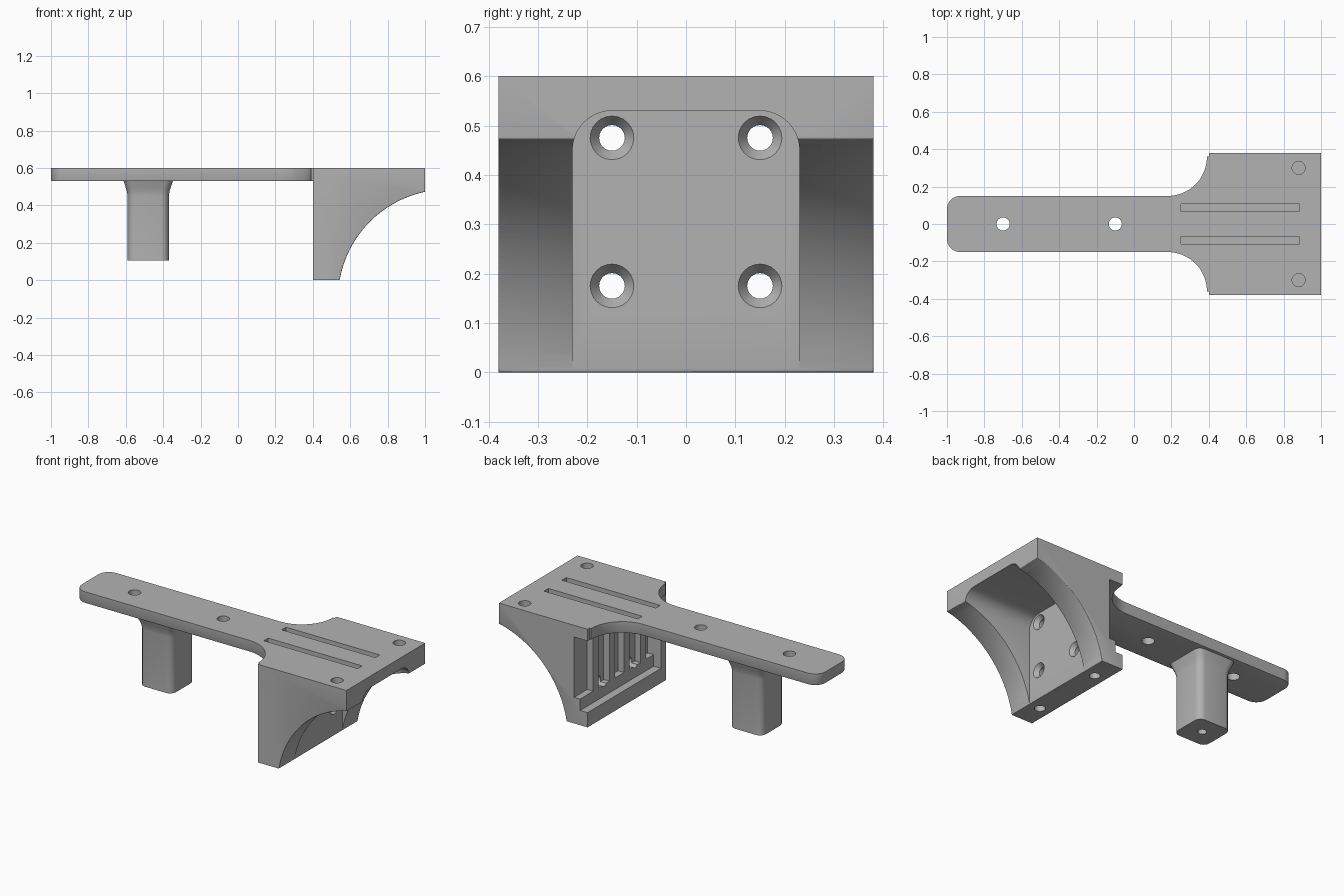
import bpy, bmesh
from math import sin, cos, pi, hypot, radians
from mathutils import Vector

cube = bpy.data.objects.get("Cube")
if cube:
    bpy.data.objects.remove(cube, do_unlink=True)

grey = bpy.data.materials.new("plain_grey")
grey.use_nodes = True
grey.diffuse_color = (0.45, 0.45, 0.45, 1)
grey.node_tree.nodes["Principled BSDF"].inputs["Base Color"].default_value = grey.diffuse_color


def arc(cx, cy, r, a0, a1, n=12):
    """Points on an arc, angles in degrees."""
    angles = [radians(a0 + (a1 - a0) * i / n) for i in range(n + 1)]
    return [(cx + r * cos(a), cy + r * sin(a)) for a in angles]


def rounded_rect(hx, hy, r):
    pts = []
    for i, (sx, sy) in enumerate([(1, 1), (-1, 1), (-1, -1), (1, -1)]):
        pts += arc(sx * (hx - r), sy * (hy - r), r, 90 * i, 90 * i + 90, 5)
    return pts


def finish(name, bm):
    bmesh.ops.recalc_face_normals(bm, faces=bm.faces)
    mesh = bpy.data.meshes.new(name)
    bm.to_mesh(mesh)
    bm.free()
    mesh.materials.append(grey)
    obj = bpy.data.objects.new(name, mesh)
    bpy.context.collection.objects.link(obj)
    return obj


def loft(name, rings):
    """Closed skin through equal-length rings of 3D points."""
    bm = bmesh.new()
    loops = [[bm.verts.new(p) for p in ring] for ring in rings]
    n = len(loops[0])
    for a, b in zip(loops, loops[1:]):
        for i in range(n):
            j = (i + 1) % n
            bm.faces.new((a[i], a[j], b[j], b[i]))
    bm.faces.new(loops[0])
    bm.faces.new(loops[-1])
    return finish(name, bm)


PLACE = {"x": lambda u, v, t: (t, u, v),
         "y": lambda u, v, t: (u, t, v),
         "z": lambda u, v, t: (u, v, t)}


def prism(name, pts, axis, lo, hi):
    return loft(name, [[PLACE[axis](u, v, t) for u, v in pts] for t in (lo, hi)])


def box(x0, x1, y0, y1, z0, z1):
    return prism("cutter", [(x0, y0), (x1, y0), (x1, y1), (x0, y1)], "z", z0, z1)


def drill(axis, u, v, *stations):
    """Round cutter given (position, radius) stations along an axis."""
    return loft("cutter", [[PLACE[axis](a, b, t) for a, b in arc(u, v, r, 0, 345, 23)]
                           for t, r in stations])


def combine(obj, others, operation):
    """Apply booleans in turn, then remove the helper objects."""
    for other in others:
        mod = obj.modifiers.new("join", "BOOLEAN")
        mod.operation, mod.solver, mod.object = operation, "EXACT", other
        bpy.context.view_layer.update()
        evaluated = obj.evaluated_get(bpy.context.evaluated_depsgraph_get())
        mesh = bpy.data.meshes.new_from_object(evaluated)
        obj.modifiers.clear()
        obj.data = mesh
        bpy.data.objects.remove(other, do_unlink=True)


def bevel(obj, test, width, segments=3):
    bm = bmesh.new()
    bm.from_mesh(obj.data)
    edges = [e for e in bm.edges if all(test(v.co) for v in e.verts)]
    bmesh.ops.bevel(bm, geom=edges, offset=width, offset_type="OFFSET",
                    segments=segments, profile=0.5, affect="EDGES", clamp_overlap=True)
    bm.to_mesh(obj.data)
    bm.free()


# Bracket block with a concave front sweep
CX, CZ, R = 1.12, -0.1, 0.585
sweep = [p for p in arc(CX, CZ, R, 180, 90, 72) if p[1] > 0.004 and p[0] < 0.996]
start = CX - (R * R - CZ * CZ) ** 0.5
end = CZ + (R * R - (1 - CX) ** 2) ** 0.5
profile = [(0.4, 0.6), (0.4, 0), (start, 0)] + sweep + [(1, end), (1, 0.6)]
bracket = prism("bracket", profile, "y", -0.38, 0.38)

# Round the outer rims of the sweep
on_sweep = lambda p: abs(hypot(p.x - CX, p.z - CZ) - R) < 0.002
bevel(bracket, lambda p: on_sweep(p) and abs(p.y) > 0.379, 0.012)

# Arched pocket between the two side ribs, with a softened mouth
arch = [(-0.23, -0.1), (0.23, -0.1)] + arc(0.15, 0.45, 0.08, 0, 90) + arc(-0.15, 0.45, 0.08, 90, 180)
combine(bracket, [prism("cutter", arch, "x", 0.545, 1.2)], "DIFFERENCE")
bevel(bracket, lambda p: on_sweep(p) and abs(abs(p.y) - 0.23) < 0.001 and p.x > 0.55, 0.018)

# Arm plate: rounded tail, flared shoulders
half = [(0.5, 0.38)] + arc(0.42, 0.36, 0.02, 90, 180, 4) + arc(0.18, 0.36, 0.21, 0, -90, 16)
half += arc(-0.93, 0.08, 0.07, 90, 180, 8)
outline = half + [(x, -y) for x, y in reversed(half)]
arm = prism("arm", outline, "z", 0.53, 0.6)
bevel(arm, lambda p: p.z < 0.531, 0.01, 2)

# Flared hanging post
post = loft("post", [[(-0.48 + x, y, z) for x, y in rounded_rect(h, h, 0.04)]
                     for z, h in [(0.105, 0.11), (0.45, 0.11), (0.475, 0.114),
                                  (0.5, 0.122), (0.545, 0.137)]])
combine(bracket, [arm, post], "UNION")
bracket.name = "bracket_with_arm"

# Rear sliding recess, open on one side, with upright bars left standing
cutters = [box(0.3, 0.45, -0.33, 0.5, 0.09, 0.528)]
bars = [-0.23, -0.07, 0.07, 0.23]
starts = [-0.33] + [b + 0.025 for b in bars]
stops = [b - 0.025 for b in bars] + [0.5]
cutters += [box(0.35, 0.49, a, b, 0.16, 0.528) for a, b in zip(starts, stops)]

# Plate holes, top slots, blind holes, countersunk screws
cutters += [drill("z", x, 0, (0.4, 0.035), (0.7, 0.035)) for x in (-0.7, -0.1)]
cutters.append(drill("z", -0.48, 0, (0, 0.025), (0.4, 0.025)))
for s in (-1, 1):
    y = s * 0.087
    cutters.append(box(0.25, 0.885, y - 0.021, y + 0.021, 0.56, 0.7))
    cutters.append(drill("z", 0.88, s * 0.3, (0.5, 0.035), (0.7, 0.035)))
    cutters.append(drill("z", 0.47, s * 0.23, (-0.1, 0.03), (0.07, 0.03)))
    for z in (0.175, 0.475):
        cutters.append(drill("x", s * 0.15, z, (0.44, 0.026), (0.52, 0.026),
                             (0.546, 0.045), (0.56, 0.045)))
combine(bracket, cutters, "DIFFERENCE")

# Smooth the curved faces, keep hard edges
bpy.ops.object.select_all(action="DESELECT")
bracket.select_set(True)
bpy.context.view_layer.objects.active = bracket
bpy.ops.object.shade_smooth_by_angle(angle=radians(32))
